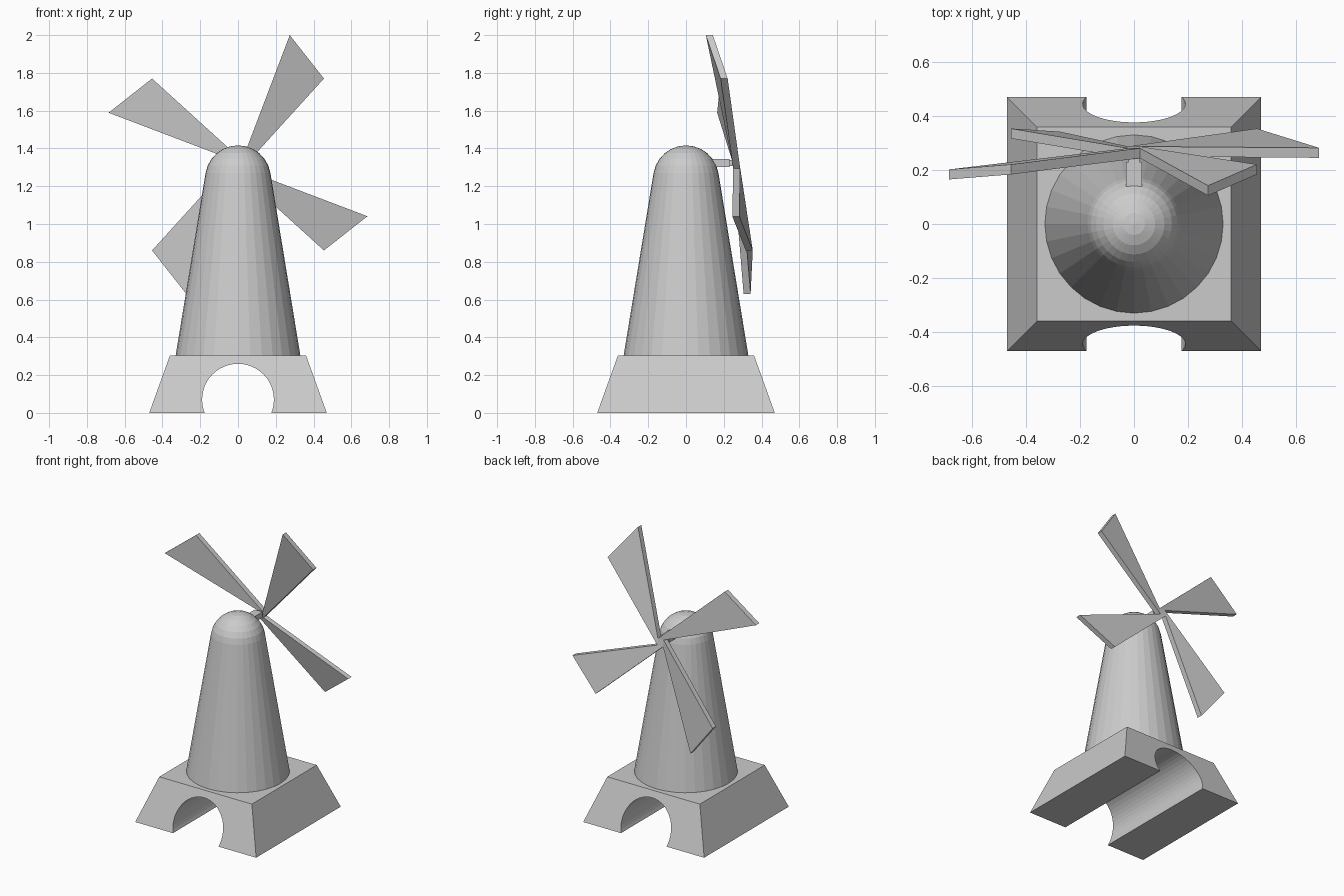
import bpy, bmesh, math

if "Cube" in bpy.data.objects:
    bpy.data.objects.remove(bpy.data.objects["Cube"])

def make_object(name, bm):
    bmesh.ops.recalc_face_normals(bm, faces=bm.faces[:])
    mesh = bpy.data.meshes.new(name)
    bm.to_mesh(mesh)
    bm.free()
    ob = bpy.data.objects.new(name, mesh)
    bpy.context.collection.objects.link(ob)
    return ob

def add_prism(bm, front, back):
    """Closed solid between two matching outlines."""
    a = [bm.verts.new(p) for p in front]
    b = [bm.verts.new(p) for p in back]
    bm.faces.new(a)
    bm.faces.new(b[::-1])
    for i in range(len(a)):
        j = (i + 1) % len(a)
        bm.faces.new((a[i], b[i], b[j], a[j]))

def square(h, z):
    return [(-h, -h, z), (h, -h, z), (h, h, z), (-h, h, z)]

# Base: tapered block with an arched passage running front to back
BASE_TOP = 0.305
bm = bmesh.new()
add_prism(bm, square(0.47, 0), square(0.36, BASE_TOP))
base = make_object("base", bm)

bpy.ops.mesh.primitive_cylinder_add(vertices=48, radius=0.19, depth=2,
                                    location=(0, 0, 0.07),
                                    rotation=(math.pi / 2, 0, 0))
cutter = bpy.context.object
cutter.name = "passage_cutter"
cutter.hide_render = True
cut = base.modifiers.new("passage", 'BOOLEAN')
cut.operation = 'DIFFERENCE'
cut.solver = 'EXACT'
cut.object = cutter
bpy.context.view_layer.objects.active = base
bpy.ops.object.modifier_apply(modifier=cut.name)
bpy.data.objects.remove(cutter)

# Tower: tapered wall running tangentially into a domed cap, lathed
R, ZC, STEPS, SIDES = 0.174, 1.242, 6, 32
start = math.radians(9.3)
profile = [(0, BASE_TOP), (0.33, BASE_TOP)]
for i in range(STEPS + 1):
    a = start + (math.pi / 2 - start) * i / STEPS
    profile.append((R * math.cos(a), ZC + R * math.sin(a)))
bm = bmesh.new()
verts = [bm.verts.new((r, 0, z)) for r, z in profile]
edges = [bm.edges.new(pair) for pair in zip(verts, verts[1:])]
bmesh.ops.spin(bm, geom=verts + edges, cent=(0, 0, 0), axis=(0, 0, 1),
               angle=math.tau, steps=SIDES, use_merge=True)
bmesh.ops.remove_doubles(bm, verts=bm.verts[:], dist=1e-4)
make_object("tower", bm)

# Sail wheel leans forward at the top: depth shifts with height
HUB_Z, LEAN, THICK, H = 1.315, 0.146, 0.037, 0.022

def wheel_point(x, dz, y):
    return (x, y - LEAN * dz, HUB_Z + dz)

def add_slab(bm, outline):
    add_prism(bm, [wheel_point(x, dz, y) for x, dz, y in outline],
              [wheel_point(x, dz, y + THICK) for x, dz, y in outline])

# Hub
bm = bmesh.new()
add_slab(bm, [(-H, -H, 0.247), (H, -H, 0.247), (H, H, 0.247), (-H, H, 0.247)])
make_object("hub", bm)

# Sails: one twisted blade repeated every quarter turn
blade = [(H, H, 0.247), (H, -H, 0.247), (0.455, 0.455, 0.250), (0.274, 0.685, 0.205)]
for k in range(4):
    c, s = round(math.cos(k * math.pi / 2)), round(math.sin(k * math.pi / 2))
    bm = bmesh.new()
    add_slab(bm, [(c * x - s * z, s * x + c * z, y) for x, z, y in blade])
    make_object(f"sail_{k + 1}", bm)

# Axle from the tower cap to the hub
def section(w, h, y):
    return [(-w, y, HUB_Z - h + 0.008), (w, y, HUB_Z - h + 0.008),
            (w, y, HUB_Z + h + 0.008), (-w, y, HUB_Z + h + 0.008)]
bm = bmesh.new()
add_prism(bm, section(0.03, 0.02, 0.1), section(0.03, 0.02, 0.23))
add_prism(bm, section(0.02, 0.015, 0.23), section(0.02, 0.015, 0.26))
make_object("axle", bm)
